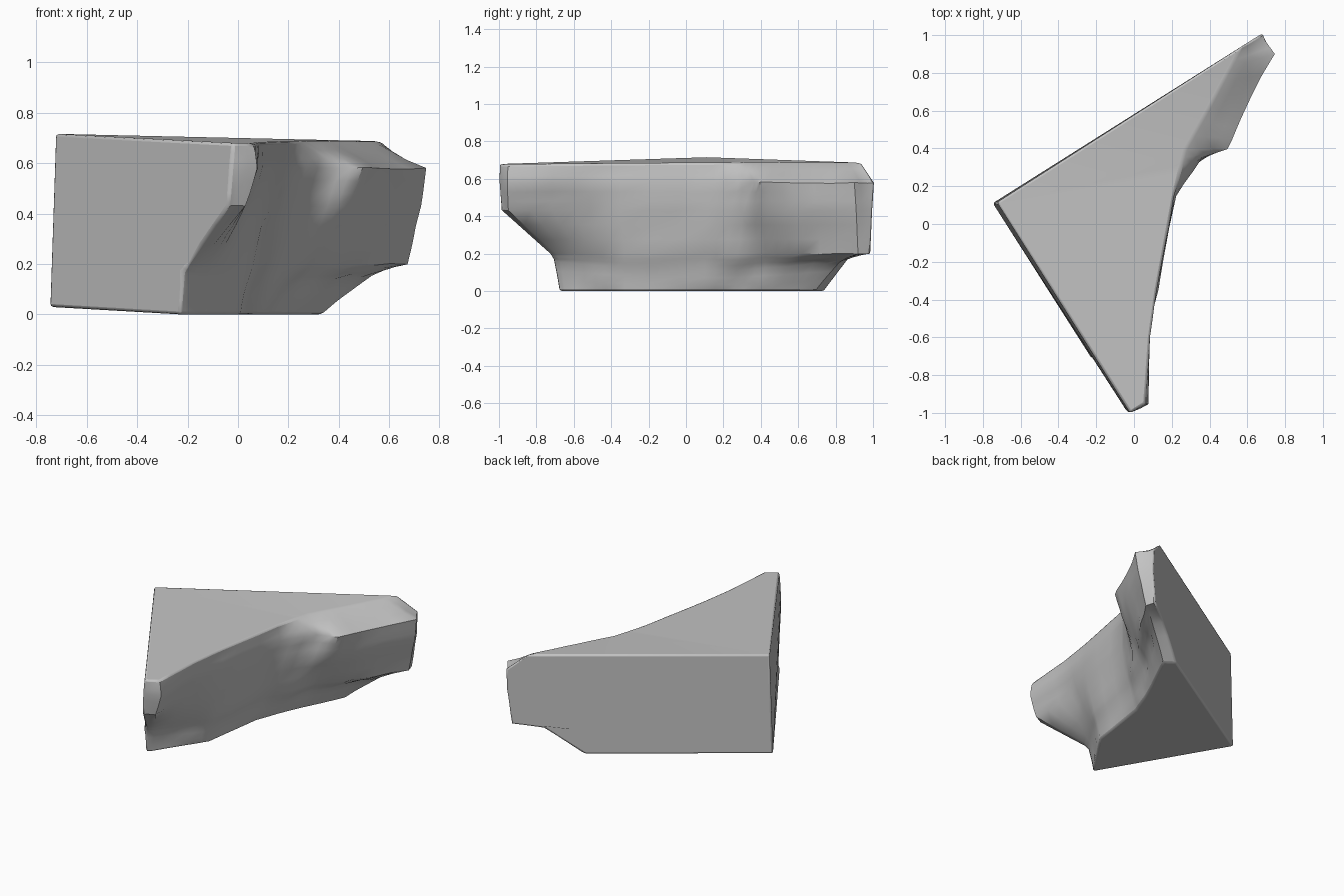
import bpy
import bmesh
from math import radians
from mathutils import noise

default_cube = bpy.data.objects.get("Cube")
if default_cube:
    bpy.data.objects.remove(default_cube, do_unlink=True)


def make_material(name, color):
    material = bpy.data.materials.new(name)
    material.use_nodes = True
    material.diffuse_color = color
    shader = next(n for n in material.node_tree.nodes if n.type == "BSDF_PRINCIPLED")
    shader.inputs["Base Color"].default_value = color
    shader.inputs["Roughness"].default_value = 0.9
    return material


# Contour lines of the broken rock face, each running from front tip to back tip
foot = [(-.23, -.68), (-.2, -.65), (-.09, -.48), (.01, -.33), (.07, .1),
        (.13, .26), (.19, .4), (.27, .56), (.33, .69), (.26, .74)]
ledge = [(-.22, -.71), (-.18, -.67), (-.07, -.49), (.04, -.33), (.11, .1),
         (.18, .27), (.25, .42), (.37, .6), (.53, .82), (.48, .87)]
waist = [(-.2, -.73), (-.16, -.69), (-.05, -.51), (.06, -.33), (.14, .1),
         (.24, .28), (.32, .42), (.48, .62), (.67, .92), (.65, .99)]
belly = [(-.04, -.99), (.03, -.95), (.03, -.6), (.1, -.35), (.19, .1),
         (.31, .31), (.43, .4), (.56, .6), (.72, .91), (.68, 1)]
brow = [(-.03, -1), (.07, -.95), (.085, -.6), (.13, -.35), (.22, .15),
        (.36, .35), (.49, .4), (.57, .56), (.745, .9), (.68, 1.01)]
rim = [(-.02, -1), (.06, -.95), (.085, -.6), (.12, -.35), (.21, .14),
       (.24, .27), (.27, .39), (.4, .62), (.51, .83), (.57, .94)]
contours = [(foot, 0), (ledge, .17), (waist, .2), (belly, .43), (brow, .58), (rim, .69)]


def top_height(x, y):
    """Gentle slope of the flat top."""
    return .692 - .031 * x + .013 * y


def contour_row(bm, contour, height):
    row = []
    last = len(contour) - 1
    for i, (x, y) in enumerate(contour):
        z = height
        if contour is rim:
            z = top_height(x, y)
        elif contour is ledge:
            # The step only shows at the tips and sinks away between them
            z -= .07 * (1 - abs(2 * i / last - 1))
        row.append(bm.verts.new((x, y, z)))
    return row


def build_rock():
    bm = bmesh.new()
    rows = [contour_row(bm, contour, height) for contour, height in contours]

    # Rough broken face
    rough_faces = []
    for low, high in zip(rows, rows[1:]):
        for i in range(len(low) - 1):
            rough_faces.append(bm.faces.new((low[i], low[i + 1], high[i + 1], high[i])))

    # Flat cut faces meeting at the square corner
    corner_low = bm.verts.new((-.748, .11, .03))
    corner_high = bm.verts.new((-.725, .115, top_height(-.725, .115)))
    bm.faces.new([corner_high, corner_low] + [row[0] for row in rows])
    bm.faces.new([corner_high, corner_low] + [row[-1] for row in rows])
    bm.faces.new([corner_low] + rows[0])
    bm.faces.new([corner_high] + rows[-1])

    # Roughen the interior of the broken face, keeping its outline
    rough_edges = {edge for face in rough_faces for edge in face.edges}
    bmesh.ops.subdivide_edges(bm, edges=list(rough_edges), cuts=2, use_grid_fill=True)
    bmesh.ops.recalc_face_normals(bm, faces=bm.faces[:])
    bm.normal_update()
    for vert in bm.verts:
        if all(len(face.verts) <= 4 for face in vert.link_faces):
            vert.co += vert.normal * noise.noise(vert.co * 6) * .014

    # Mark the outline of the flat cut faces for wearing down
    weight = bm.edges.layers.float.new("bevel_weight_edge")
    for edge in bm.edges:
        if any(len(face.verts) > 4 for face in edge.link_faces):
            edge[weight] = 1

    mesh = bpy.data.meshes.new("rock_wedge")
    bm.to_mesh(mesh)
    bm.free()
    return mesh


rock = bpy.data.objects.new("rock_wedge", build_rock())
bpy.context.collection.objects.link(rock)
rock.data.materials.append(make_material("stone grey", (.55, .55, .55, 1)))

# Slightly worn corners
worn = rock.modifiers.new("worn_edges", "BEVEL")
worn.width = .012
worn.segments = 2
worn.limit_method = "WEIGHT"
worn.use_clamp_overlap = False

bpy.ops.object.select_all(action="DESELECT")
rock.select_set(True)
bpy.context.view_layer.objects.active = rock
bpy.ops.object.shade_smooth_by_angle(angle=radians(35))
